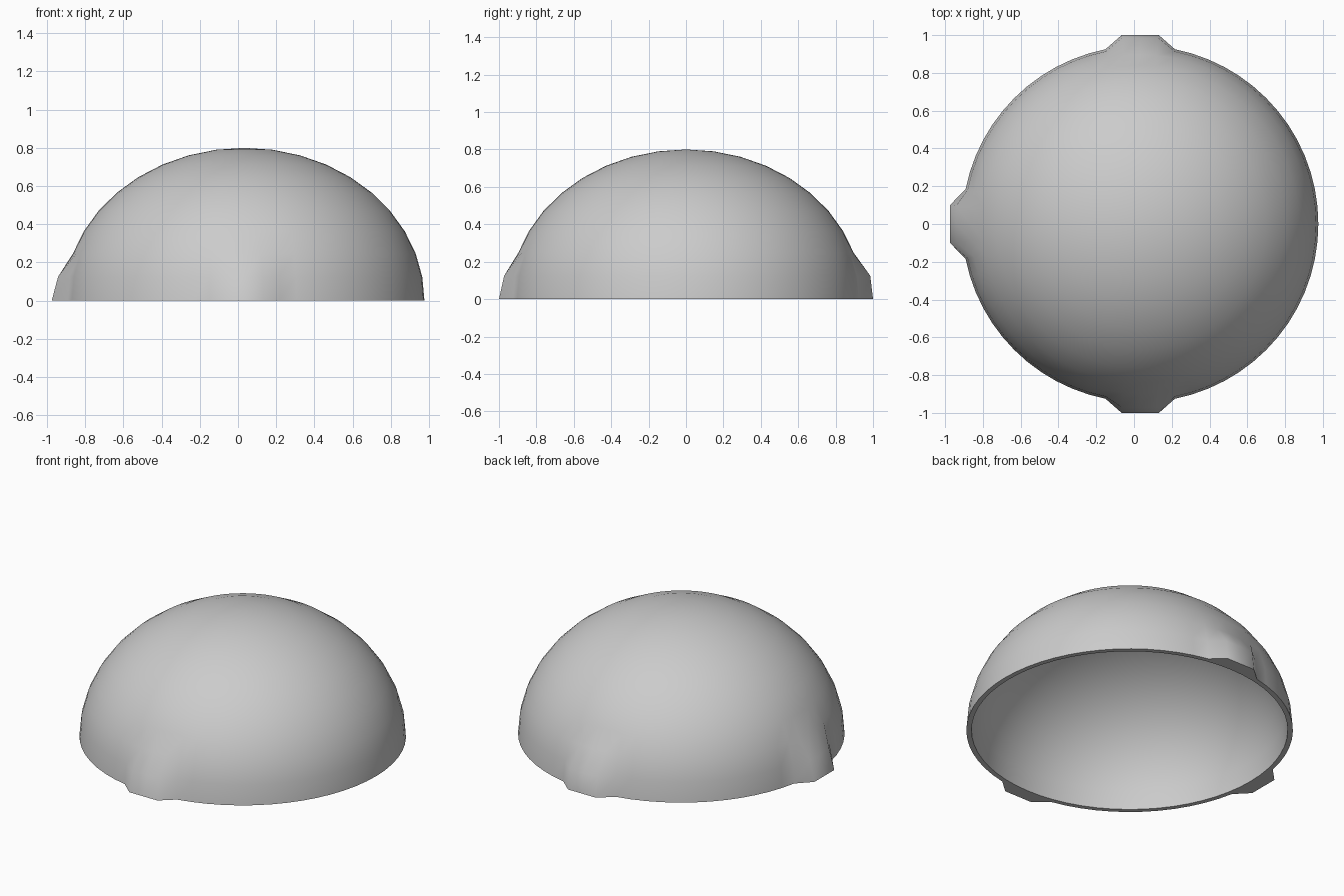
import bpy, bmesh, math

if "Cube" in bpy.data.objects:
    bpy.data.objects.remove(bpy.data.objects["Cube"])

SEG, RINGS = 64, 10
CX, R, H, T = 0.033, 0.943, 0.80, 0.03
# lugs: centre segment -> outward reach at the rim and at the first ring
LUGS = {16: (1.0, 0.985), 32: (1.008, 0.975), 48: (1.0, 0.972)}


def dome_point(ring, seg, r, h, lugs):
    phi = math.radians(90 * ring / RINGS)
    a = 2 * math.pi * seg / SEG
    rad = r * math.cos(phi)
    if lugs and ring < 2:
        for centre, reach in LUGS.items():
            if abs(seg - centre) <= 1:
                # flat-faced lug
                rad = reach[ring] / math.cos(2 * math.pi * (seg - centre) / SEG)
    return (CX + rad * math.cos(a), rad * math.sin(a), h * math.sin(phi))


def add_dome(bm, r, h, lugs, flip):
    rows = [[bm.verts.new(dome_point(i, s, r, h, lugs)) for s in range(SEG)]
            for i in range(RINGS)]
    tip = bm.verts.new((CX, 0, h))
    for s in range(SEG):
        n = (s + 1) % SEG
        faces = [[a[s], a[n], b[n], b[s]] for a, b in zip(rows, rows[1:])]
        faces.append([rows[-1][s], rows[-1][n], tip])
        for f in faces:
            bm.faces.new(f[::-1] if flip else f)
    return rows[0]


bm = bmesh.new()
# outer skin with three lugs, plain inner skin, flat rim between them
outer = add_dome(bm, R, H, True, False)
inner = add_dome(bm, R - T, H - T, False, True)
for s in range(SEG):
    n = (s + 1) % SEG
    bm.faces.new((outer[n], outer[s], inner[s], inner[n]))

mesh = bpy.data.meshes.new("dome_shell")
bm.to_mesh(mesh)
bm.free()
dome = bpy.data.objects.new("dome_shell", mesh)
bpy.context.collection.objects.link(dome)
bpy.context.view_layer.objects.active = dome
dome.select_set(True)
bpy.ops.object.shade_smooth_by_angle(angle=math.radians(55))
